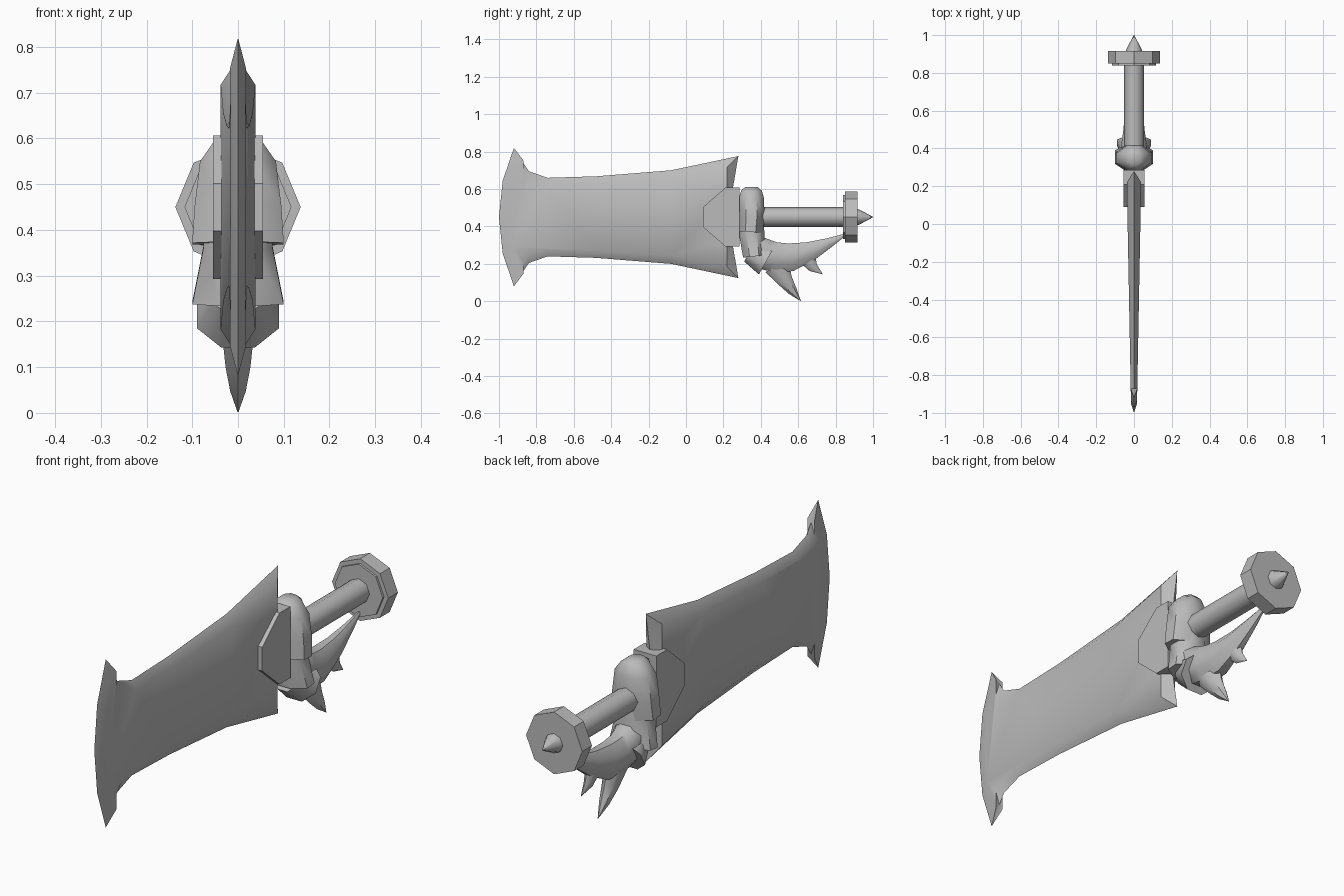
import bpy, bmesh, math
from mathutils import Vector

if "Cube" in bpy.data.objects:
    bpy.data.objects.remove(bpy.data.objects["Cube"])

steel = bpy.data.materials.new("grey steel")
steel.use_nodes = True
GREY = (0.5, 0.5, 0.5, 1)
steel.diffuse_color = GREY
steel.node_tree.nodes["Principled BSDF"].inputs["Base Color"].default_value = GREY


def finish(name, bm, angle=40):
    bmesh.ops.recalc_face_normals(bm, faces=bm.faces)
    mesh = bpy.data.meshes.new(name)
    bm.to_mesh(mesh)
    bm.free()
    obj = bpy.data.objects.new(name, mesh)
    bpy.context.collection.objects.link(obj)
    mesh.materials.append(steel)
    bpy.ops.object.select_all(action="DESELECT")
    obj.select_set(True)
    bpy.context.view_layer.objects.active = obj
    bpy.ops.object.shade_smooth_by_angle(angle=math.radians(angle))
    return obj


def bridge(bm, a, b):
    for i in range(len(a)):
        j = (i + 1) % len(a)
        bm.faces.new((a[i], a[j], b[j], b[i]))


def loft(name, stations, turn=0.5, sides=8, angle=50):
    """Tube along a path in the YZ plane; stations are (y, z, half width, half depth)."""
    bm = bmesh.new()
    rings = []
    fit = 1 / math.cos(math.pi / sides) if turn else 1
    for i, (y, z, w, d) in enumerate(stations):
        p, q = stations[max(i - 1, 0)], stations[min(i + 1, len(stations) - 1)]
        t = Vector((0, q[0] - p[0], q[1] - p[1])).normalized()
        n = Vector((0, -t.z, t.y))
        ring = []
        for k in range(sides):
            a = 2 * math.pi * (k + turn) / sides
            off = Vector((w * math.cos(a), 0, 0)) + n * d * math.sin(a)
            ring.append(bm.verts.new(Vector((0, y, z)) + off * fit))
        rings.append(ring)
    for a, b in zip(rings, rings[1:]):
        bridge(bm, a, b)
    bm.faces.new(rings[0])
    bm.faces.new(rings[-1])
    return finish(name, bm, angle)


def turned(name, profile, angle=50):
    """Octagonal part around the grip axis; profile is (y, radius)."""
    return loft(name, [(y, 0.45, r, r) for y, r in profile], turn=0, angle=angle)


# Blade: sharp outline with flat tapering faces set in from the edge
MID = 0.45
upper = [(-1.0, 0.0), (-0.98, 0.195), (-0.92, 0.37), (-0.87, 0.29), (-0.84, 0.245),
         (-0.74, 0.21), (-0.48, 0.218), (-0.08, 0.25), (0.28, 0.326), (0.25, 0.15)]
outline = upper + [(y, -h) for y, h in reversed(upper[1:])]
bm = bmesh.new()
edge = [bm.verts.new((0, y, MID + h)) for y, h in outline]
for side in (-1, 1):
    inner = []
    for y, h in outline:
        yi = y + 0.05 if y < -0.9 else min(y, 0.22)
        t = 0.016 + 0.022 * (yi + 0.95) / 1.17
        inner.append(bm.verts.new((side * t, yi, MID + h * 0.82)))
    bridge(bm, edge, inner)
    bm.faces.new(inner)
finish("blade", bm, 40)

# Guard plate clasping the blade root
bm = bmesh.new()
half = [(0.285, 0.157), (0.21, 0.157), (0.09, 0.052)]
plate = half + [(y, -h) for y, h in reversed(half)]
rings = [[bm.verts.new((x, y, MID + h)) for y, h in plate] for x in (-0.055, 0.055)]
bridge(bm, *rings)
for ring in rings:
    bm.faces.new(ring)
finish("guard_plate", bm, 30)

# Rounded hub and the flared collars below it
loft("hub", [(0.35, 0.61, 0.03, 0.035), (0.35, 0.59, 0.055, 0.056), (0.35, 0.55, 0.083, 0.067),
             (0.35, 0.45, 0.095, 0.07), (0.345, 0.37, 0.1, 0.066)])
loft("upper_collar", [(0.35, 0.44, 0.07, 0.062), (0.352, 0.36, 0.076, 0.068),
                      (0.365, 0.24, 0.1, 0.06)])
loft("lower_collar", [(0.34, 0.265, 0.055, 0.06), (0.43, 0.215, 0.09, 0.082)])

# Knuckle horn sweeping back under the grip, with two claws
loft("knuckle_horn", [(0.37, 0.30, 0.065, 0.06), (0.42, 0.25, 0.065, 0.085), (0.48, 0.235, 0.058, 0.08),
                      (0.56, 0.235, 0.05, 0.075), (0.66, 0.265, 0.035, 0.053),
                      (0.76, 0.31, 0.02, 0.028), (0.86, 0.36, 0.003, 0.004)])
loft("large_claw", [(0.485, 0.19, 0.035, 0.06), (0.53, 0.11, 0.027, 0.036),
                    (0.57, 0.055, 0.017, 0.022), (0.613, 0.002, 0.001, 0.001)], sides=6)
loft("small_claw", [(0.65, 0.23, 0.022, 0.04), (0.68, 0.18, 0.015, 0.023),
                    (0.73, 0.145, 0.001, 0.001)], sides=6)

# Grip, stepped pommel disc and end spike
turned("grip", [(0.36, 0.053), (0.85, 0.053)])
turned("pommel_step", [(0.84, 0.117), (0.86, 0.117)], 30)
turned("pommel_disc", [(0.85, 0.137), (0.917, 0.137)], 30)
turned("pommel_spike", [(0.91, 0.043), (0.925, 0.041), (1.0, 0.001)])
